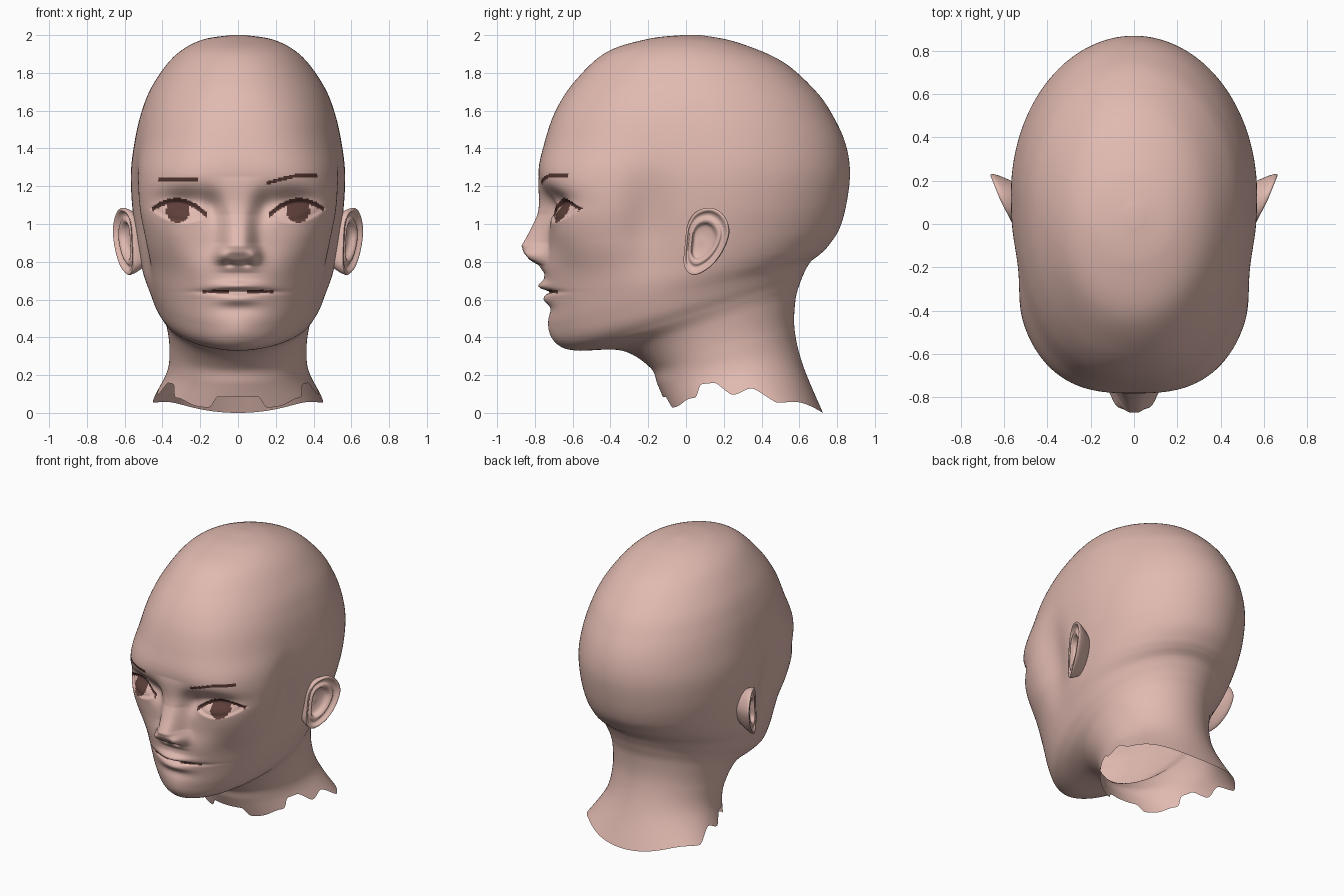
import bpy, bmesh, math

cube = bpy.data.objects.get("Cube")
if cube:
    bpy.data.objects.remove(cube, do_unlink=True)


def material(name, color):
    mat = bpy.data.materials.new(name)
    mat.use_nodes = True
    mat.diffuse_color = (*color, 1)
    mat.node_tree.nodes["Principled BSDF"].inputs["Base Color"].default_value = (*color, 1)
    return mat


skin = material("skin", (0.75, 0.49, 0.435))
dark = material("dark_brown", (0.09, 0.038, 0.032))
iris = material("iris_brown", (0.11, 0.05, 0.042))


def spline(points, u, closed=False):
    """Catmull-Rom point at parameter u along a list of tuples."""
    count = len(points)
    i = int(u) if closed else min(int(u), count - 2)
    t = u - i

    def pick(k):
        return points[k % count] if closed else points[max(0, min(count - 1, k))]

    return [b + 0.5 * t * ((c - a) + t * ((2 * a - 5 * b + 4 * c - d) + t * (3 * (b - c) + d - a)))
            for a, b, c, d in zip(pick(i - 1), pick(i), pick(i + 1), pick(i + 2))]


def table(points, v, ease=False):
    """Interpolate in a list of (key, value) pairs."""
    if v <= points[0][0]:
        return points[0][1]
    for (a, p), (b, q) in zip(points, points[1:]):
        if v <= b:
            t = (v - a) / (b - a)
            if ease:
                t = t * t * (3 - 2 * t)
            return p + (q - p) * t
    return points[-1][1]


def bump(x, z, cx, cz, sx, sz):
    return math.exp(-((x - cx) / sx) ** 2 - ((z - cz) / sz) ** 2)


def make_object(name, rows, mats, rule=None, cap_first=False, cap_last=False):
    """Skin closed rows of points into a smooth mesh."""
    bm = bmesh.new()
    grid = [[bm.verts.new(p) for p in row] for row in rows]
    for r, s in zip(grid, grid[1:]):
        for j in range(len(r)):
            k = (j + 1) % len(r)
            bm.faces.new((r[j], r[k], s[k], s[j]))
    if cap_first:
        bm.faces.new(grid[0])
    if cap_last:
        bm.faces.new(grid[-1])
    bmesh.ops.recalc_face_normals(bm, faces=bm.faces)
    for f in bm.faces:
        f.smooth = True
        if rule:
            f.material_index = rule(f.calc_center_median())
    mesh = bpy.data.meshes.new(name)
    bm.to_mesh(mesh)
    bm.free()
    for m in mats:
        mesh.materials.append(m)
    bpy.context.collection.objects.link(bpy.data.objects.new(name, mesh))


# Head and neck rings: front y, front z, back y, back z, half width, widest y, squareness
RINGS = [
    (-.02, 2, .08, 2, .04, .03, 2), (-.2, 1.98, .27, 1.962, .2, .03, 2),
    (-.42, 1.91, .51, 1.86, .34, .05, 2), (-.585, 1.76, .69, 1.7, .455, .08, 2.1),
    (-.69, 1.6, .785, 1.56, .515, .1, 2.3), (-.752, 1.42, .846, 1.42, .55, .12, 2.5),
    (-.78, 1.26, .868, 1.27, .567, .14, 2.9), (-.735, 1.08, .848, 1.1, .56, .13, 3.3),
    (-.73, .9, .81, .97, .54, .1, 2.8), (-.75, .75, .75, .88, .52, .08, 2.25),
    (-.735, .6, .71, .84, .5, .05, 2), (-.72, .46, .66, .8, .468, .04, 1.9),
    (-.68, .365, .63, .75, .44, .05, 1.85), (-.58, .33, .605, .69, .41, .08, 1.85),
    (-.34, .33, .58, .6, .38, .14, 1.95), (-.19, .24, .575, .44, .363, .2, 2),
    (-.15, .15, .62, .25, .38, .28, 2), (-.1, .03, .725, 0, .49, .45, 2)]
LAST = len(RINGS) - 1

# Ragged neck edge: angle from the front, amount trimmed
EDGE = [(0, .5), (.25, .5), (.32, 0), (.81, .43), (1.07, .83), (1.22, .83), (1.31, .49),
        (1.57, .62), (1.83, .28), (2.16, .3), (3.14, 0)]

# Nose: height and projection, height and half width
NOSE = [(.74, 0), (.78, .03), (.81, .085), (.85, .125), (.885, .14), (.96, .1), (1.05, .055),
        (1.12, .035), (1.25, 0)]
NOSE_WIDTH = [(.78, .11), (.83, .105), (.9, .085), (1.05, .08), (1.2, .12)]


def lid(x):
    """Middle height of the eye opening and its arch, 0 at the corners."""
    return 1.068 + 0.1 * (x - 0.31), 1 - ((x - 0.31) / 0.145) ** 2


def sculpt(x, y, z):
    """Push the facial features out of the plain head."""
    pinch = 0.1 * math.exp(-((y + 0.2) / 0.14) ** 2 - ((z - 1) / 0.28) ** 2)
    a = abs(x)
    if y < -0.2:
        d = -table(NOSE, z) * math.exp(-(a / table(NOSE_WIDTH, z)) ** 3)
        d -= 0.035 * bump(a, z, .085, .835, .032, .035)     # nostril wings
        d += 0.018 * bump(a, z, .045, .788, .022, .014)     # nostrils
        d += 0.065 * bump(a, z, .29, 1.12, .14, .065)       # eye sockets
        d += 0.03 * bump(a, z, .14, 1.08, .05, .07)         # inner corners
        d -= 0.018 * bump(a, z, .31, 1.06, .1, .05)         # eyeballs
        mid, arch = lid(a)
        if arch > 0:                                        # lid openings
            edge = 1 - ((z - mid) / (0.06 * arch + 0.001)) ** 2
            d += 0.016 * max(0, min(1, 2.5 * edge))
        d -= 0.015 * bump(a, z, .38, .95, .12, .1)          # cheekbones
        d += 0.01 * bump(a, z, .33, .74, .1, .1)            # cheeks
        d -= 0.037 * bump(x, z, 0, .672, .12, .026)         # upper lip
        d -= 0.02 * bump(x, z, 0, .6, .1, .026)             # lower lip
        d += 0.028 * bump(x, z, 0, .641, .17, .012)         # mouth line
        d += 0.014 * bump(x, z, 0, .55, .12, .035)          # chin fold
        d -= 0.012 * bump(x, z, 0, .43, .1, .06)            # chin
        y += d
    return x * (1 - pinch), y, z


def head_point(u, angle):
    trim = table(EDGE, min(angle, 2 * math.pi - angle), ease=True)
    if u > LAST - 2:
        u = LAST - 2 + (u - LAST + 2) * (2 - trim) / 2
    yf, zf, yb, zb, w, yc, n = spline(RINGS, u)
    s, c = math.sin(angle), math.cos(angle)
    n = n if c > 0 else 2
    r = (abs(s) ** n + abs(c) ** n) ** (-1 / n)
    y = yc - c * r * ((yc - yf) if c > 0 else (yb - yc))
    z = zf + (zb - zf) * (y - yf) / (yb - yf)
    return sculpt(w * s * r, y, z)


def face_paint(p):
    """Choose brow, lash, iris and mouth faces by position."""
    a, z = abs(p.x), p.z
    if p.y > -0.4:
        return 0
    mid, arch = lid(a)
    top = mid + 0.065 * arch
    if arch > 0 and top - 0.022 < z < top + 0.005:
        return 1
    if math.hypot(a - 0.318, z - 1.068) < 0.062 and z < top:
        return 2
    if p.x > 0:
        brow = 0.15 < a < 0.42 and abs(z - 1.255 + 0.04 * max(0, (0.3 - a) / 0.15)) < 0.01
    else:
        brow = 0.21 < a < 0.42 and abs(z - 1.235) < 0.01
    mouth = 0.05 < a < 0.19 and abs(z - 0.642) < 0.008
    return 1 if brow or mouth else 0


# Head: rows are closer together across the face
levels = []
for i in range(LAST):
    steps = 24 if 5 <= i <= 10 else 9
    levels += [i + k / steps for k in range(steps)]
levels.append(LAST)
SIDES = 260
turns = [2 * math.pi * j / SIDES for j in range(SIDES)]
angles = [t - 0.45 * math.sin(t) for t in turns]
make_object("head", [[head_point(u, t) for t in angles] for u in levels],
            [skin, dark, iris], face_paint, cap_first=True)

# Ear outline as y, z and its rim section as scale, outward offset
OUTLINE = [(-.01, .78), (-.005, .9), (.01, 1), (.055, 1.065), (.135, 1.085), (.2, 1.045),
           (.23, .96), (.195, .855), (.125, .77), (.04, .73)]
SECTION = [(.7, -.1), (.88, -.05), (.97, -.02), (1, 0), (.97, .012), (.91, .01), (.84, -.006),
           (.75, -.01), (.66, .002), (.56, -.004), (.47, -.03), (.25, -.04), (.04, -.04)]


def ear_rows(side):
    rows = []
    for i in range((len(SECTION) - 1) * 4 + 1):
        scale, out = spline(SECTION, i / 4)
        row = []
        for j in range(80):
            y, z = spline(OUTLINE, j / 8, closed=True)
            cy, cz = 0.08, 0.91
            y, z = cy + (y - cy) * scale, cz + (z - cz) * scale
            lift = out * (min(1, max(0, y * 9)) if out > 0 else 1)
            row.append((side * (0.56 + 0.4 * y + lift), y, z))
        rows.append(row)
    return rows


for side, name in ((1, "left_ear"), (-1, "right_ear")):
    make_object(name, ear_rows(side), [skin], cap_last=True)
